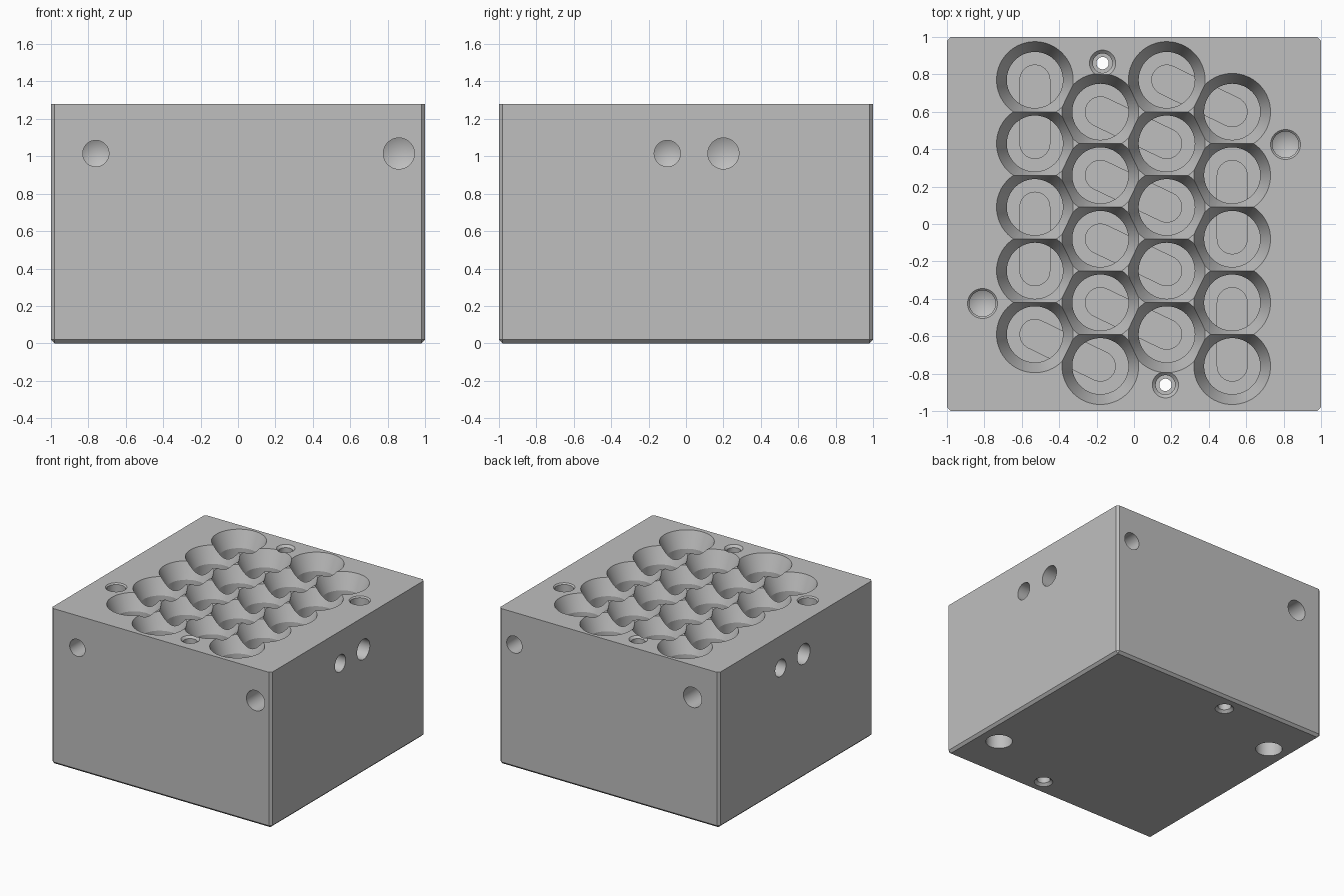
import bpy, bmesh, math
from mathutils import Matrix, Vector

scene = bpy.context.scene
cube = bpy.data.objects.get("Cube")
if cube:
    bpy.data.objects.remove(cube, do_unlink=True)

H = 1.28          # block height
SEGMENTS = 64
cutters = bpy.data.collections.new("drill_cutters")
scene.collection.children.link(cutters)


def add_object(bm, name, collection):
    bmesh.ops.recalc_face_normals(bm, faces=bm.faces)
    mesh = bpy.data.meshes.new(name)
    bm.to_mesh(mesh)
    bm.free()
    obj = bpy.data.objects.new(name, mesh)
    collection.objects.link(obj)
    return obj


def lathe(name, profile, origin, axis=(0, 0, -1)):
    """Closed turned cutter; profile is (radius, distance along axis)."""
    bm = bmesh.new()
    rot = Vector((0, 0, 1)).rotation_difference(Vector(axis)).to_matrix().to_4x4()
    rings = []
    for r, d in profile:
        if r == 0:
            rings.append([bm.verts.new((0, 0, d))])
        else:
            rings.append([bm.verts.new((r * math.cos(math.tau * i / SEGMENTS),
                                        r * math.sin(math.tau * i / SEGMENTS), d))
                          for i in range(SEGMENTS)])
    bm.faces.new(rings[0])
    for a, b in zip(rings, rings[1:]):
        for i in range(SEGMENTS):
            j = (i + 1) % SEGMENTS
            if len(b) == 1:
                bm.faces.new((a[i], a[j], b[0]))
            else:
                bm.faces.new((a[i], a[j], b[j], b[i]))
    if len(rings[-1]) > 1:
        bm.faces.new(rings[-1])
    bm.transform(Matrix.Translation(origin) @ rot)
    add_object(bm, name, cutters).hide_render = True


def slot(name, start, end, radius, bottom, top):
    """Stadium-shaped cutter joining two wells under the wall."""
    a, b = Vector(start), Vector(end)
    heading = math.atan2(b.y - a.y, b.x - a.x)
    bm = bmesh.new()
    ring = []
    for centre, base in ((b, heading - math.pi / 2), (a, heading + math.pi / 2)):
        for i in range(17):
            t = base + math.pi * i / 16
            ring.append(bm.verts.new((centre.x + radius * math.cos(t),
                                      centre.y + radius * math.sin(t), bottom)))
    face = bm.faces.new(ring)
    new = bmesh.ops.extrude_face_region(bm, geom=[face])["geom"]
    bmesh.ops.translate(bm, vec=(0, 0, top - bottom),
                        verts=[v for v in new if isinstance(v, bmesh.types.BMVert)])
    add_object(bm, name, cutters).hide_render = True


# Block with chamfered uprights and bottom rim
bm = bmesh.new()
bmesh.ops.create_cube(bm, size=1, matrix=Matrix.Translation((0, 0, H / 2)) @ Matrix.Diagonal((2, 2, H, 1)))
edges = [e for e in bm.edges if min(v.co.z for v in e.verts) < 0.01]
bmesh.ops.bevel(bm, geom=edges, offset=0.02, segments=1, affect='EDGES')
block = add_object(bm, "rack_block", scene.collection)

# Staggered wells with flared mouths
COLUMN_X = (-0.53, -0.18, 0.175, 0.525)
wells = [[(x, (0.6 if c % 2 else 0.77) - 0.34 * r) for r in range(5)]
         for c, x in enumerate(COLUMN_X)]
FLOOR = 0.3
FLARE = 0.13
for column in wells:
    for x, y in column:
        lathe("well_cutter", [(0.222, -0.04), (0.15, FLARE), (0.15, H - FLOOR)], (x, y, H))

# Channels joining the wells in pairs, as (column, row) to (column, row)
pairs = [((0, 0), (0, 1)), ((0, 2), (0, 3)), ((0, 4), (1, 4)), ((2, 0), (3, 0)),
         ((3, 1), (3, 2)), ((3, 3), (3, 4))] + [((1, r), (2, r + 1)) for r in range(4)]
for (c1, r1), (c2, r2) in pairs:
    slot("channel_cutter", wells[c1][r1], wells[c2][r2], 0.08, FLOOR - 0.1, FLOOR + 0.06)

# Holes repeated by a half turn
for s in (1, -1):
    # stepped screw holes, right through
    x, y = -0.168 * s, 0.86 * s
    lathe("screw_top_cutter", [(0.08, -0.01), (0.052, 0.018), (0.052, 0.16), (0.033, 0.16),
                               (0.033, H - 0.12), (0.05, H - 0.12), (0.05, H - 0.02),
                               (0.08, H + 0.01)], (x, y, H))
    # blind guide holes in the top, with drill points
    lathe("guide_cutter", [(0.09, -0.01), (0.07, 0.01), (0.07, 0.3), (0, 0.34)],
          (0.81 * s, 0.425 * s, H))
    # wide blind holes underneath
    lathe("foot_cutter", [(0.1, -0.05), (0.1, 0.25)], (0.815 * s, -0.61 * s, 0), (0, 0, 1))
    # drilled ports in the four sides
    small, large = 0.07, 0.083
    for x, r in ((-0.76, small if s > 0 else large), (0.86, large if s > 0 else small)):
        lathe("end_port_cutter", [(r, -0.05), (r, 0.3), (0, 0.34)], (x, -s, 1.015), (0, s, 0))
    for y, r in ((-0.1, small if s > 0 else large), (0.2, large if s > 0 else small)):
        lathe("side_port_cutter", [(r, -0.05), (r, 0.2), (0, 0.24)], (s, y, 1.015), (-s, 0, 0))

# Cut everything, then drop the cutters
mod = block.modifiers.new("drilling", 'BOOLEAN')
mod.operation = 'DIFFERENCE'
mod.operand_type = 'COLLECTION'
mod.collection = cutters
mod.solver = 'EXACT'
bpy.context.view_layer.update()
graph = bpy.context.evaluated_depsgraph_get()
mesh = bpy.data.meshes.new_from_object(block.evaluated_get(graph))
block.modifiers.clear()
block.data = mesh
for obj in list(cutters.objects):
    bpy.data.objects.remove(obj, do_unlink=True)
bpy.data.collections.remove(cutters)

# Plain grey finish
grey = bpy.data.materials.new("plain_grey")
grey.use_nodes = True
colour = (0.52, 0.52, 0.52, 1)
grey.diffuse_color = colour
grey.node_tree.nodes["Principled BSDF"].inputs["Base Color"].default_value = colour
mesh.materials.clear()
mesh.materials.append(grey)
for poly in mesh.polygons:
    poly.material_index = 0

bpy.ops.object.select_all(action='DESELECT')
block.select_set(True)
bpy.context.view_layer.objects.active = block
bpy.ops.object.shade_smooth_by_angle(angle=math.radians(15))
